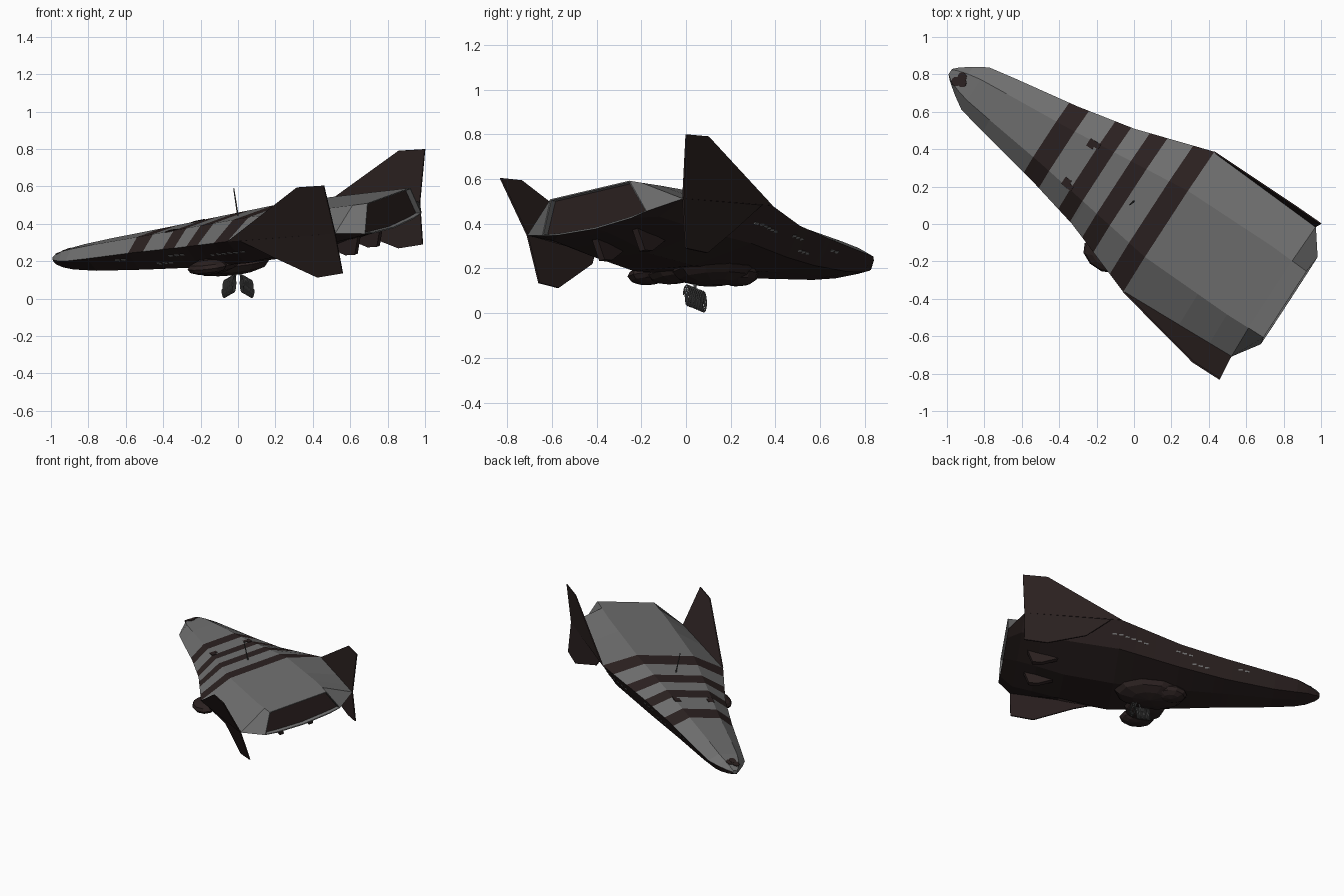
import bpy, bmesh, math
from mathutils import Matrix, Vector

if "Cube" in bpy.data.objects:
    bpy.data.objects.remove(bpy.data.objects["Cube"])

# Ship frame: x = right, y = forward, z = up, tilted in the world
R = Vector((0.535, 0.822, 0.193)).normalized()
U = Vector((-0.15, -0.13, 0.98))
U = (U - R * U.dot(R)).normalized()
F = U.cross(R)
M = Matrix((R, F, U)).transposed().to_4x4()
M.translation = Vector((0.03, 0.135, 0.30))


def mat(name, c):
    m = bpy.data.materials.new(name)
    m.diffuse_color = (*c, 1)
    m.use_nodes = True
    m.node_tree.nodes["Principled BSDF"].inputs["Base Color"].default_value = m.diffuse_color
    return m


GREY = mat("hull grey", (0.16, 0.16, 0.16))
BROWN = mat("dark brown", (0.024, 0.015, 0.0145))
STEEL = mat("dark steel", (0.085, 0.085, 0.085))


def finish(bm, name, mats, world=M):
    bmesh.ops.recalc_face_normals(bm, faces=bm.faces)
    me = bpy.data.meshes.new(name)
    bm.to_mesh(me)
    bm.free()
    ob = bpy.data.objects.new(name, me)
    bpy.context.collection.objects.link(ob)
    for m in mats:
        me.materials.append(m)
    ob.matrix_world = world
    return ob


# Hull stations: forward, deck r/u, edge r/u, belly r/u, keel u
ST = [
    (1.222, .015, -.012, .018, -.022, .012, -.034, -.036),
    (1.195, .030, .004, .045, -.022, .030, -.048, -.050),
    (1.133, .052, .024, .092, -.021, .060, -.062, -.064),
    (1.06, .068, .036, .138, -.016, .075, -.074, -.076),
    (.90, .085, .055, .170, -.005, .095, -.086, -.088),
    (.55, .120, .090, .235, .022, .150, -.088, -.092),
    (.227, .160, .125, .310, .044, .220, -.082, -.100),
    (-.204, .215, .170, .456, .084, .320, -.062, -.100),
    (-.55, .220, .184, .440, .085, .300, -.020, -.065),
    (-.74, .223, .192, .430, .085, .290, .010, -.015),
    (-.877, .218, .198, .423, .085, .285, .030, .015),
    (-.972, .215, .203, .283, .050, .200, .036, .025),
]
STRIPES = [(.482, .595), (.243, .333), (.048, .142), (-.203, -.09)]


def station(f):
    for a, b in zip(ST, ST[1:]):
        if a[0] >= f >= b[0]:
            t = (a[0] - f) / (a[0] - b[0])
            return [p + (q - p) * t for p, q in zip(a, b)]
    return list(ST[-1])


# Hull: lofted rings with extra cuts at the stripe borders
fs = sorted({s[0] for s in ST} | {v for s in STRIPES for v in s}, reverse=True)
bm = bmesh.new()
rings = []
for f in fs:
    _, rd, ud, re, ue, rb, ub, uc = station(f)
    pts = [(rd, ud), (re, ue), (rb, ub), (0, uc), (-rb, ub), (-re, ue), (-rd, ud)]
    rings.append([bm.verts.new((r, f, u)) for r, u in pts])
for i in range(len(fs) - 1):
    mid = (fs[i] + fs[i + 1]) / 2
    striped = any(lo < mid < hi for lo, hi in STRIPES)
    for k in range(7):
        j = (k + 1) % 7
        face = bm.faces.new((rings[i][k], rings[i][j], rings[i + 1][j], rings[i + 1][k]))
        face.material_index = 1 if striped or 1 <= k <= 4 else 0
bm.faces.new(rings[0])
back = bm.faces.new(rings[-1])
# Recessed engine bay with a grey rim
bmesh.ops.recalc_face_normals(bm, faces=bm.faces)
bmesh.ops.inset_region(bm, faces=[back], thickness=0.007, depth=0)
bmesh.ops.inset_region(bm, faces=[back], thickness=0.004, depth=-0.03)
back.material_index = 1
finish(bm, "hull", [GREY, BROWN])


def plate(name, pts, thick, material):
    """Mirrored pair of flat panels, given as (right, forward, up) points."""
    bm = bmesh.new()
    for s in (1, -1):
        a = [bm.verts.new((s * (r + thick / 2), f, u)) for r, f, u in pts]
        b = [bm.verts.new((s * (r - thick / 2), f, u)) for r, f, u in pts]
        bm.faces.new(a)
        bm.faces.new(b)
        n = len(pts)
        for i in range(n):
            j = (i + 1) % n
            bm.faces.new((a[i], a[j], b[j], b[i]))
    return finish(bm, name, [material])


# Tail fins, upper and lower, and small belly fins
plate("upper_fins", [(.454, -.204, .084), (.508, -.735, .36), (.505, -.907, .36),
                     (.423, -.877, .085)], .008, BROWN)
plate("lower_fins", [(.447, -.28, .083), (.385, -.44, -.03), (.405, -.71, -.15),
                     (.40, -.87, -.137), (.423, -.877, .085)], .008, BROWN)
plate("belly_fins", [(.11, -.60, -.03), (.11, -.72, -.085), (.11, -.78, -.085),
                     (.11, -.82, .02)], .03, BROWN)


def blob(name, c, size, material, seg=10, rings=6):
    bm = bmesh.new()
    bmesh.ops.create_uvsphere(bm, u_segments=seg, v_segments=rings, radius=1,
                              matrix=Matrix.Translation(c) @ Matrix.Diagonal((*size, 1)))
    return finish(bm, name, [material])


# Belly pod, offset to the left, with an arm out to the left edge
blob("belly_pod", (-.07, .06, -.095), (.15, .25, .065), BROWN)
blob("belly_pod_nose", (-.03, .20, -.115), (.08, .11, .05), BROWN)
blob("pod_arm", (-.25, .04, -.07), (.14, .14, .045), BROWN)
blob("left_side_pod", (-.38, .0, -.06), (.08, .12, .04), BROWN)

# Painted spots on the nose deck
bm = bmesh.new()
for r, f in ((-.02, 1.165), (.02, 1.15), (-.005, 1.135)):
    u = station(f)[2]
    bmesh.ops.create_cone(bm, cap_ends=True, segments=10, radius1=.026, radius2=.026, depth=.006,
                          matrix=Matrix.Translation((r, f, u)) @ Matrix.Rotation(-.25, 4, 'X'))
finish(bm, "nose_spots", [BROWN])

# Small hooks on the second stripe
bm = bmesh.new()
for s in (1, -1):
    for r, f, w in ((.135, .345, .03), (.125, .37, .045)):
        bmesh.ops.create_cube(bm, size=1, matrix=Matrix.Translation((s * r, f, station(f)[2]))
                              @ Matrix.Rotation(-.11, 4, 'X') @ Matrix.Diagonal((w, .04, .006, 1)))
finish(bm, "stripe_hooks", [BROWN])

# Rows of grey vents on the hull sides
bm = bmesh.new()
for f0, t, n in ((-.02, .5, 6), (.30, .35, 3), (.42, .7, 3), (.7, .35, 2)):
    for i in range(n):
        f = f0 - i * .045
        _, _, _, re, ue, rb, ub, _ = station(f)
        for s in (1, -1):
            p = (s * (re + (rb - re) * t), f, ue + (ub - ue) * t)
            ang = math.atan2(ue - ub, s * (re - rb))
            bmesh.ops.create_cube(bm, size=1, matrix=Matrix.Translation(p)
                                  @ Matrix.Rotation(-ang, 4, 'Y')
                                  @ Matrix.Diagonal((.010, .03, .006, 1)))
finish(bm, "side_vents", [GREY])

# Antenna mast
bm = bmesh.new()
bmesh.ops.create_cone(bm, cap_ends=True, segments=6, radius1=.005, radius2=.003, depth=.16,
                      matrix=Matrix.Translation((0, .01, .215)))
finish(bm, "antenna", [STEEL])


# Hanging coils under the belly, each with a stalk
def wire(name, pts, radius):
    cu = bpy.data.curves.new(name, 'CURVE')
    cu.dimensions = '3D'
    cu.bevel_depth = radius
    cu.bevel_resolution = 1
    sp = cu.splines.new('POLY')
    sp.points.add(len(pts) - 1)
    for p, q in zip(sp.points, pts):
        p.co = (*q, 1)
    ob = bpy.data.objects.new(name, cu)
    bpy.context.collection.objects.link(ob)
    cu.materials.append(STEEL)


for s, n in ((1, "right"), (-1, "left")):
    pts = []
    for i in range(121):
        t, a = i / 120, i / 12 * math.tau
        pts.append((s * (.020 + .055 * t + .010 * math.cos(a)),
                    .002 + .080 * t - .012 * math.cos(a),
                    .082 - .032 * t + .045 * math.sin(a)))
    wire(n + "_coil", pts, .004)
    wire(n + "_coil_stalk", [(0, .04, .16), (s * .02, .04, .11), (s * .05, .04, .08)], .006)
